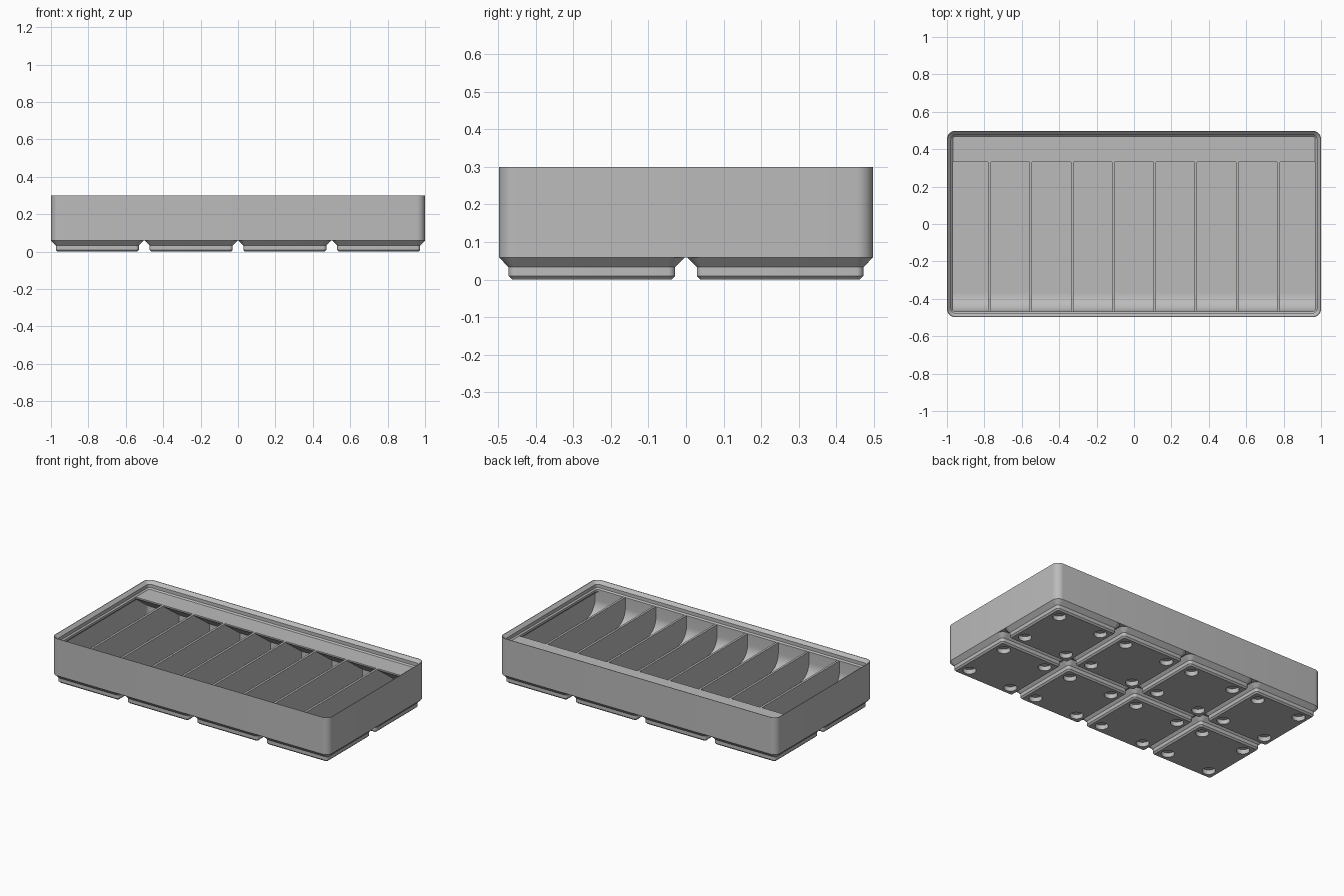
import bpy, bmesh, math
from mathutils import Matrix

default = bpy.data.objects.get("Cube")
if default:
    bpy.data.objects.remove(default, do_unlink=True)

U = 2 / 167.5                    # one millimetre in scene units
HX, HY = 83.75, 41.75            # half footprint
PITCH, CORNER = 42, 3.75
BASE, FLOOR, RIM, TOP = 4.95, 7, 21, 25.1
WALL, LIP = 1.2, 2.6

grey = bpy.data.materials.new("plain grey")
grey.use_nodes = True
grey.diffuse_color = (0.5, 0.5, 0.5, 1)
grey.node_tree.nodes["Principled BSDF"].inputs["Base Color"].default_value = (0.5, 0.5, 0.5, 1)


def finish(name, bm):
    """Turn a millimetre bmesh into a scaled grey object."""
    bmesh.ops.recalc_face_normals(bm, faces=bm.faces)
    bmesh.ops.scale(bm, vec=(U, U, U), verts=bm.verts)
    mesh = bpy.data.meshes.new(name)
    bm.to_mesh(mesh)
    bm.free()
    mesh.materials.append(grey)
    obj = bpy.data.objects.new(name, mesh)
    bpy.context.collection.objects.link(obj)
    return obj


def smooth(obj):
    bpy.ops.object.select_all(action="DESELECT")
    obj.select_set(True)
    bpy.context.view_layer.objects.active = obj
    bpy.ops.object.shade_smooth_by_angle(angle=math.radians(30))


def ring(bm, cx, cy, hx, hy, inset, z, segments=8):
    """Rounded rectangle, pulled in evenly by inset."""
    r = max(CORNER - inset, 0.6)
    verts = []
    for q, (sx, sy) in enumerate([(1, 1), (-1, 1), (-1, -1), (1, -1)]):
        for i in range(segments + 1):
            a = (q + i / segments) * math.pi / 2
            verts.append(bm.verts.new((cx + sx * (hx - inset - r) + r * math.cos(a),
                                       cy + sy * (hy - inset - r) + r * math.sin(a), z)))
    return verts


def loft(bm, cx, cy, hx, hy, profile):
    """Closed solid through (inset, height) pairs."""
    rings = [ring(bm, cx, cy, hx, hy, inset, z) for inset, z in profile]
    n = len(rings[0])
    for a, b in zip(rings, rings[1:]):
        for i in range(n):
            j = (i + 1) % n
            bm.faces.new((a[i], a[j], b[j], b[i]))
    bm.faces.new(rings[0])
    bm.faces.new(rings[-1])


def extrude_x(name, points, half):
    """Sweep a (y, z) outline from -half to +half along x."""
    bm = bmesh.new()
    face = bm.faces.new([bm.verts.new((-half, y, z)) for y, z in points])
    out = bmesh.ops.extrude_face_region(bm, geom=[face])
    moved = [g for g in out["geom"] if isinstance(g, bmesh.types.BMVert)]
    bmesh.ops.translate(bm, vec=(2 * half, 0, 0), verts=moved)
    return finish(name, bm)


# Walls, floor and stepped stacking rim in one shell
bm = bmesh.new()
loft(bm, 0, 0, HX, HY, [
    (0, BASE), (0, TOP), (0.3, TOP), (1.9, 23.5), (1.9, 21.7), (LIP, RIM),
    (LIP, RIM - 1.2), (WALL, RIM - 1.2 - LIP + WALL), (WALL, FLOOR)])
smooth(finish("bin_shell", bm))

# Grid of chamfered feet, with round pits in their undersides
feet_bm, pits_bm = bmesh.new(), bmesh.new()
for col in range(4):
    for row in range(2):
        cx, cy = (col - 1.5) * PITCH, (row - 0.5) * PITCH
        loft(feet_bm, cx, cy, 20.75, 20.75,
             [(2.95, 0), (2.15, 0.8), (2.15, 2.75), (0, BASE)])
        for sx in (-1, 1):
            for sy in (-1, 1):
                bmesh.ops.create_cone(
                    pits_bm, cap_ends=True, segments=24, radius1=3.25, radius2=3.25,
                    depth=4.8, matrix=Matrix.Translation((cx + 13 * sx, cy + 13 * sy, 0)))
feet = finish("base_feet", feet_bm)
pits = finish("pit_cutter", pits_bm)
pits.hide_render = True
cut = feet.modifiers.new("pits", "BOOLEAN")
cut.object, cut.operation, cut.solver = pits, "DIFFERENCE", "EXACT"
bpy.ops.object.select_all(action="DESELECT")
bpy.context.view_layer.objects.active = feet
feet.select_set(True)
bpy.ops.object.modifier_apply(modifier=cut.name)
bpy.data.objects.remove(pits, do_unlink=True)
smooth(feet)

# Upright dividers making nine equal compartments
spacing = (2 * HX - WALL) / 9
for k in range(8):
    bm = bmesh.new()
    bmesh.ops.create_cube(bm, size=1)
    bmesh.ops.scale(bm, vec=(1.2, 2 * (HY - 1), RIM - FLOOR + 0.5), verts=bm.verts)
    bmesh.ops.translate(bm, vec=((k - 3.5) * spacing, 0, (RIM + FLOOR - 0.5) / 2), verts=bm.verts)
    finish(f"divider_{k + 1}", bm)

# Curved scoop along the front wall, flush with the rim
R = 8
front = -HY + LIP
arc = [(front + R - R * math.cos(t), FLOOR + R - R * math.sin(t))
       for t in (i / 12 * math.pi / 2 for i in range(13))]
outline = [(-HY + WALL, RIM - 1)] + [(front, RIM - 1)] + arc
outline += [(front + R, FLOOR - 0.5), (-HY + WALL, FLOOR - 0.5)]
smooth(extrude_x("front_scoop", outline, HX - WALL))

# Sloped label shelf along the back wall
back, edge = HY - WALL, HY - 14
drop = (back - edge) * math.tan(math.radians(36))
extrude_x("label_shelf", [(edge, RIM), (back, RIM), (back, RIM - 0.8 - drop),
                          (edge, RIM - 0.8)], HX - WALL)
